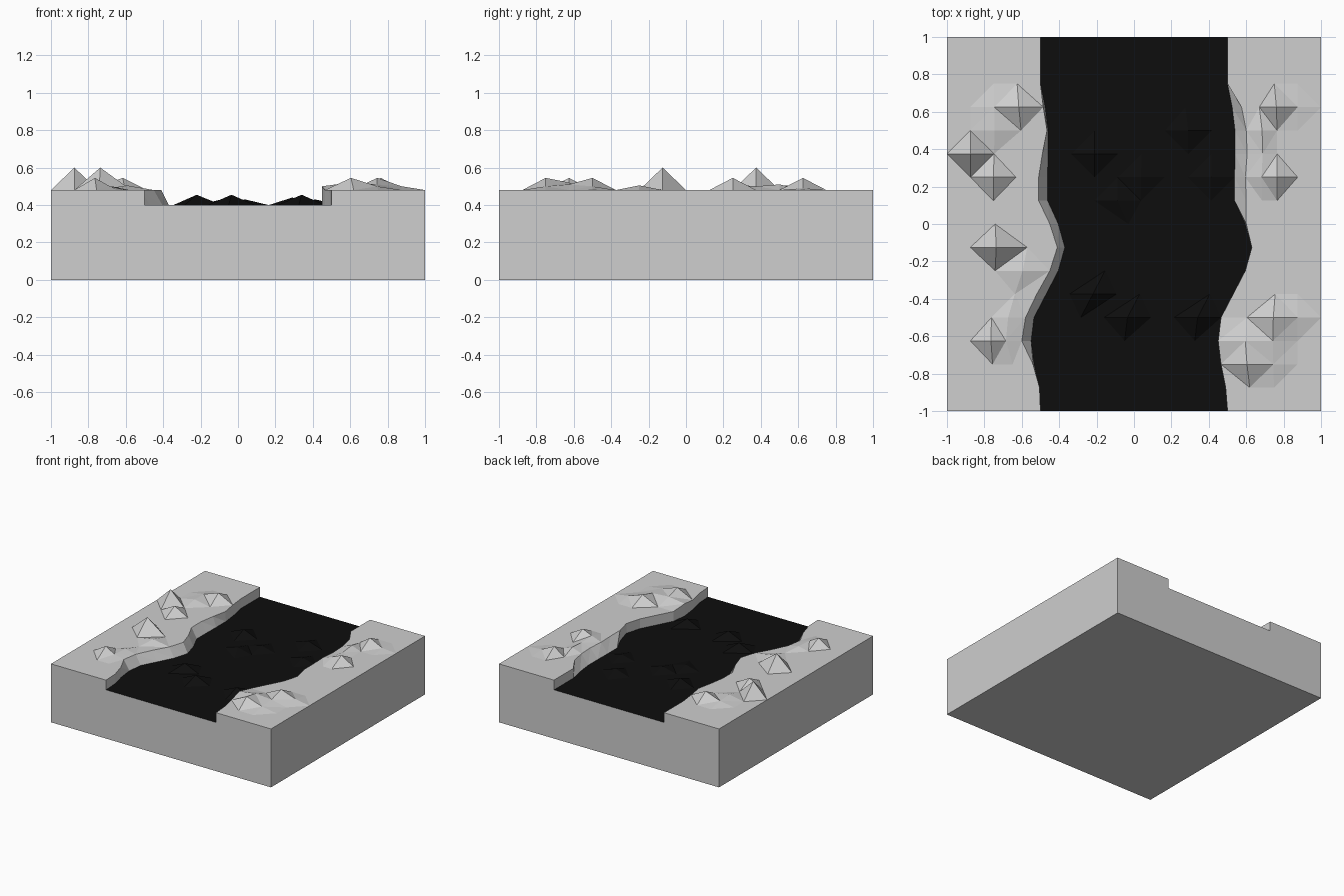
import bpy, bmesh

if "Cube" in bpy.data.objects:
    bpy.data.objects.remove(bpy.data.objects["Cube"])

STEP = 0.125
ROWS = 17
BANK_Z, WATER_Z = 0.48, 0.40


def material(name, value):
    m = bpy.data.materials.new(name)
    m.diffuse_color = (value, value, value, 1)
    m.use_nodes = True
    m.node_tree.nodes["Principled BSDF"].inputs["Base Color"].default_value = m.diffuse_color
    return m


stone = material("light grey", 0.62)
black = material("black water", 0.004)

# Sideways shift of the river and of both bank lips, row by row from the front
river = [0, -.007, -.035, -.05, -.035, .03, .095, .13, .095,
         .038, .038, .04, .04, .025, 0, 0, 0]
left_lip = [0, -.005, -.04, -.1, -.08, -.02, .05, .09, .05,
            -.01, -.01, .01, .035, .015, 0, 0, 0]
right_lip = [0, -.01, -.035, -.05, -.035, .03, .095, .13, .1,
             .1, .095, .105, .1, .075, 0, 0, 0]
FOLLOW = [0, 0, .15, .6, 1]   # how far each bank column follows its lip

# Raised points: (column, row): height
left_hills = {(1, 11): .12, (2, 10): .065, (2, 7): .12, (2, 3): .065, (3, 13): .065,
              (2, 12): .025, (3, 6): .025, (3, 4): .02, (3, 3): .02, (2, 13): .02}
right_hills = {(2, 4): .065, (3, 2): .065, (2, 10): .065, (2, 13): .065, (3, 3): .04,
               (4, 3): .02, (1, 4): .02, (2, 3): .03, (3, 10): .03, (3, 12): .03,
               (1, 13): .01, (2, 2): .02, (3, 11): .02}
ripples = {(2, 5): .055, (4, 4): .055, (7, 4): .055, (4, 10): .03, (3, 9): .03,
           (2, 11): .05, (6, 12): .04, (7, 10): .03}


def finish(name, bm, mat):
    mesh = bpy.data.meshes.new(name)
    bm.to_mesh(mesh)
    bm.free()
    mesh.materials.append(mat)
    ob = bpy.data.objects.new(name, mesh)
    bpy.context.collection.objects.link(ob)
    return ob


def sheet(name, cols, point, mat, flip=False):
    """Triangulated height field; each cell is split along its lower diagonal."""
    bm = bmesh.new()
    v = [[bm.verts.new(point(i, j)) for i in range(cols)] for j in range(ROWS)]
    for j in range(ROWS - 1):
        for i in range(cols - 1):
            a, b, c, d = v[j][i], v[j][i + 1], v[j + 1][i + 1], v[j + 1][i]
            if a.co.z + c.co.z <= b.co.z + d.co.z + 1e-5:
                tris = [(a, b, c), (a, c, d)]
            else:
                tris = [(a, b, d), (b, c, d)]
            for t in tris:
                bm.faces.new(t[::-1] if flip else t)
    return finish(name, bm, mat)


# Banks: hilly top plus a steep wall down to the water
def bank_point(side, lip, hills):
    def point(i, j):
        y = -1 + STEP * j
        if i == 5:
            return (side * 0.5 + river[j], y, WATER_Z)
        x = side * (1 - STEP * i) + lip[j] * FOLLOW[i]
        return (x, y, BANK_Z + hills.get((i, j), 0))
    return point


sheet("left_bank", 6, bank_point(-1, left_lip, left_hills), stone)
sheet("right_bank", 6, bank_point(1, right_lip, right_hills), stone, flip=True)

# River surface with low ripples
sheet("river", 9, lambda i, j: (-0.5 + STEP * i + river[j], -1 + STEP * j,
                                WATER_Z + ripples.get((i, j), 0)), black)

# Ground block: notched ends, sides and underside
profile = [(-1, 0), (1, 0), (1, BANK_Z), (.5, BANK_Z), (.5, WATER_Z),
           (-.5, WATER_Z), (-.5, BANK_Z), (-1, BANK_Z)]
bm = bmesh.new()
front = [bm.verts.new((x, -1, z)) for x, z in profile]
back = [bm.verts.new((x, 1, z)) for x, z in profile]
bm.faces.new(front)
bm.faces.new(back[::-1])
for a, b in ((0, 1), (1, 2), (7, 0)):
    bm.faces.new((front[b], front[a], back[a], back[b]))
finish("ground_block", bm, stone)
